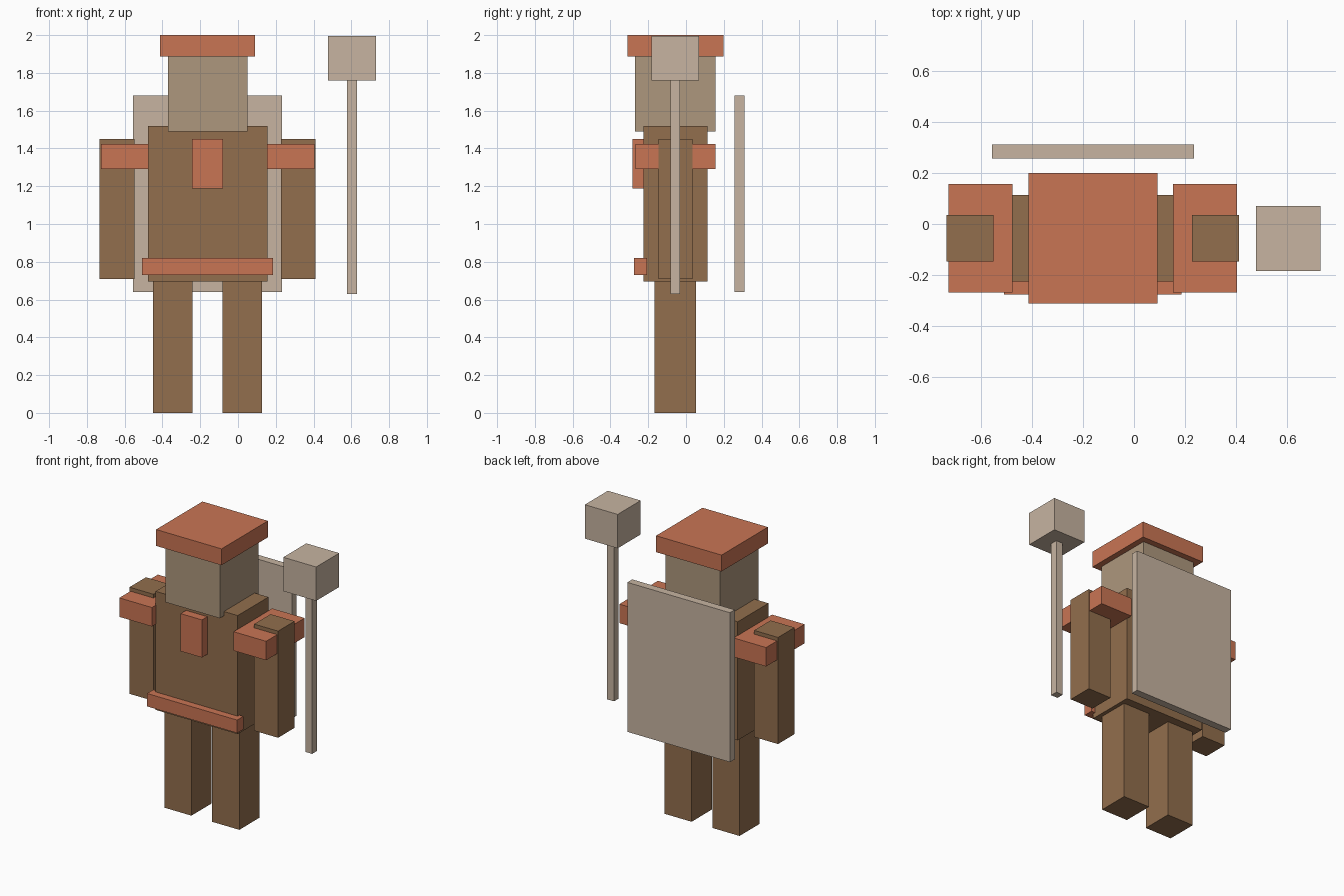
import bpy
import bmesh

if "Cube" in bpy.data.objects:
    bpy.data.objects.remove(bpy.data.objects["Cube"])


def material(name, r, g, b):
    """Flat material from 8-bit sRGB, stored as linear."""
    linear = [((c / 255 + 0.055) / 1.055) ** 2.4 for c in (r, g, b)] + [1]
    mat = bpy.data.materials.new(name)
    mat.use_nodes = True
    mat.diffuse_color = linear
    mat.node_tree.nodes["Principled BSDF"].inputs["Base Color"].default_value = linear
    return mat


brown = material("brown", 146, 110, 77)
rust = material("rust", 201, 117, 84)
tan = material("tan", 174, 151, 125)
beige = material("beige", 199, 180, 161)


def box(name, mat, xs, ys, zs):
    """Box given by its extents along each axis."""
    spans = (xs, ys, zs)
    bm = bmesh.new()
    bmesh.ops.create_cube(bm, size=1)
    for v in bm.verts:
        v.co = [lo + (c + 0.5) * (hi - lo) for c, (lo, hi) in zip(v.co, spans)]
    mesh = bpy.data.meshes.new(name)
    bm.to_mesh(mesh)
    bm.free()
    mesh.materials.append(mat)
    obj = bpy.data.objects.new(name, mesh)
    bpy.context.collection.objects.link(obj)
    return obj


MID = -0.161  # body centre line; the staff offsets the body to its right


def centred(name, mat, half, ys, zs):
    return box(name, mat, (MID - half, MID + half), ys, zs)


def pair(name, mat, inner, outer, ys, zs):
    """The same box on both sides of the body."""
    box("left_" + name, mat, (MID + inner, MID + outer), ys, zs)
    box("right_" + name, mat, (MID - outer, MID - inner), ys, zs)


# Body
centred("torso", brown, 0.316, (-0.225, 0.113), (0.695, 1.52))
centred("head", tan, 0.21, (-0.27, 0.155), (1.49, 1.89))
pair("leg", brown, 0.08, 0.289, (-0.168, 0.054), (0, 0.695))
pair("arm", brown, 0.388, 0.572, (-0.146, 0.035), (0.708, 1.45))

# Clothing
centred("hat", rust, 0.252, (-0.311, 0.199), (1.886, 2))
pair("shoulder_pad", rust, 0.314, 0.565, (-0.268, 0.156), (1.292, 1.424))
centred("belt", rust, 0.347, (-0.275, -0.206), (0.73, 0.82))
centred("chest_plate", rust, 0.082, (-0.284, -0.22), (1.188, 1.45))
centred("cape", beige, 0.395, (0.257, 0.311), (0.64, 1.68))

# Staff
box("staff_shaft", beige, (0.576, 0.629), (-0.083, -0.031), (0.63, 1.77))
box("staff_head", beige, (0.477, 0.73), (-0.183, 0.07), (1.76, 1.996))
